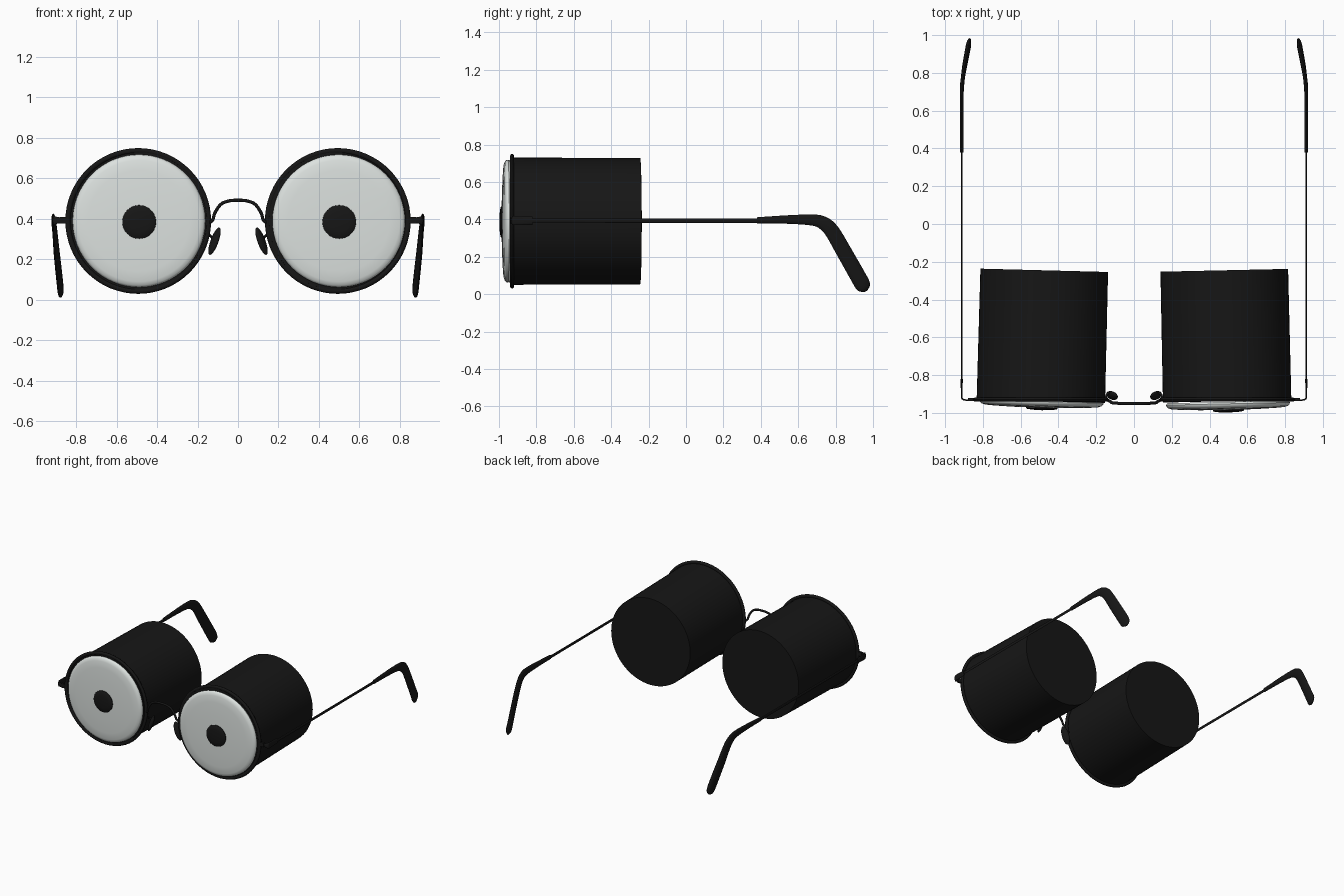
import bpy, bmesh, math
from mathutils import Vector, Matrix

if "Cube" in bpy.data.objects:
    bpy.data.objects.remove(bpy.data.objects["Cube"])


def material(name, rgb):
    m = bpy.data.materials.new(name)
    m.diffuse_color = (*rgb, 1)
    m.use_nodes = True
    m.node_tree.nodes["Principled BSDF"].inputs["Base Color"].default_value = m.diffuse_color
    return m


BLACK = material("black", (0.008, 0.008, 0.008))
WHITE = material("eye white", (0.72, 0.76, 0.74))


def finish(name, bm, mat, matrix=None, mirror=False, angle=40):
    bmesh.ops.remove_doubles(bm, verts=bm.verts, dist=1e-5)
    bmesh.ops.recalc_face_normals(bm, faces=bm.faces)
    me = bpy.data.meshes.new(name)
    bm.to_mesh(me)
    bm.free()
    if matrix:
        me.transform(matrix)
    me.materials.append(mat)
    ob = bpy.data.objects.new(name, me)
    bpy.context.collection.objects.link(ob)
    bpy.ops.object.select_all(action='DESELECT')
    ob.select_set(True)
    bpy.context.view_layer.objects.active = ob
    bpy.ops.object.shade_smooth_by_angle(angle=math.radians(angle))
    if mirror:
        ob.modifiers.new("mirror", 'MIRROR')
    return ob


def lathe(name, profile, mat, matrix, sides=64, closed=False):
    """Revolve (radius, y) points around the y axis."""
    bm = bmesh.new()
    rings = []
    for r, y in profile:
        rings.append([bm.verts.new((r * math.cos(a), y, r * math.sin(a)))
                      for a in (2 * math.pi * i / sides for i in range(sides))])
    pairs = list(zip(rings, rings[1:])) + ([(rings[-1], rings[0])] if closed else [])
    for p, q in pairs:
        for i in range(sides):
            j = (i + 1) % sides
            bm.faces.new((p[i], p[j], q[j], q[i]))
    return finish(name, bm, mat, matrix)


def sweep(name, pts, up, steps=4, sides=12, mirror=False):
    """Sweep an ellipse along smoothed (x, y, z, side radius, up radius) points."""
    rows = []
    for i in range(len(pts) - 1):
        a, b, c, d = (pts[max(0, min(len(pts) - 1, k))] for k in range(i - 1, i + 3))
        for s in range(steps):
            t = s / steps
            rows.append([0.5 * (2 * q + (r - p) * t + (2 * p - 5 * q + 4 * r - w) * t * t
                                + (3 * q - p - 3 * r + w) * t ** 3)
                         for p, q, r, w in zip(a, b, c, d)])
    rows.append(list(pts[-1]))
    bm = bmesh.new()
    rings = []
    for i, row in enumerate(rows):
        t = Vector(rows[min(i + 1, len(rows) - 1)][:3]) - Vector(rows[max(i - 1, 0)][:3])
        t.normalize()
        side = t.cross(Vector(up)).normalized()
        n = side.cross(t)
        rings.append([bm.verts.new(Vector(row[:3]) + side * row[3] * math.cos(a)
                                   + n * row[4] * math.sin(a))
                      for a in (2 * math.pi * k / sides for k in range(sides))])
    for p, q in zip(rings, rings[1:]):
        for k in range(sides):
            j = (k + 1) % sides
            bm.faces.new((p[k], p[j], q[j], q[k]))
    bm.faces.new(rings[0])
    bm.faces.new(rings[-1])
    return finish(name, bm, BLACK, mirror=mirror)


# Rims, eye barrels, eye whites and pupils
for label, sx, turn, push in (("left", -1, -0.026, 0.0), ("right", 1, 0.022, -0.012)):
    base = Matrix.Translation((sx * 0.493, -0.93, 0.39))
    eye = base @ Matrix.Rotation(turn, 4, 'Z')
    ring = [(0.347 + 0.013 * math.cos(a), 0.011 * math.sin(a))
            for a in (2 * math.pi * k / 10 for k in range(10))]
    lathe(label + "_rim", ring, BLACK, base, closed=True)
    lathe(label + "_barrel", [(0, -0.008), (0.34, -0.008), (0.338, 0.685), (0, 0.685)], BLACK, eye)
    front = eye @ Matrix.Translation((0.004, push, 0))
    lathe(label + "_eye_white",
          [(0, 0), (0.322, 0), (0.328, -0.010), (0.326, -0.019), (0.318, -0.027),
           (0.300, -0.033), (0.25, -0.037), (0.15, -0.041), (0, -0.043)], WHITE, front)
    lathe(label + "_pupil",
          [(0, -0.03), (0.083, -0.03), (0.083, -0.046), (0.078, -0.050), (0.05, -0.054),
           (0, -0.056)], BLACK, front @ Matrix.Translation((0.002, 0, -0.005)), sides=40)

# Bridge wire
half = [(0.145, -0.93, 0.38), (0.125, -0.94, 0.395), (0.114, -0.947, 0.43),
        (0.085, -0.949, 0.472), (0.045, -0.95, 0.489)]
path = [(-x, y, z) for x, y, z in half] + [(0, -0.95, 0.492)] + half[::-1]
sweep("bridge", [(*p, 0.008, 0.008) for p in path], (0, 1, 0))

# Nose pads and their arms
bm = bmesh.new()
bmesh.ops.create_uvsphere(bm, u_segments=20, v_segments=12, radius=1)
pad = (Matrix.Translation((0.116, -0.908, 0.29)) @ Matrix.Rotation(math.radians(-20), 4, 'Y')
       @ Matrix.Rotation(math.radians(-35), 4, 'Z') @ Matrix.Diagonal((0.015, 0.027, 0.072, 1)))
finish("nose_pad", bm, BLACK, pad, mirror=True)
sweep("nose_pad_arm", [(x, y, z, 0.006, 0.006) for x, y, z in
                       ((0.15, -0.928, 0.33), (0.145, -0.905, 0.325), (0.13, -0.893, 0.31),
                        (0.118, -0.902, 0.295))], (0, 0, 1), mirror=True)

# Hinge block on the rim
bm = bmesh.new()
bmesh.ops.create_cube(bm, size=1)
finish("hinge_block", bm, BLACK, Matrix.Translation((0.86, -0.93, 0.393))
       @ Matrix.Diagonal((0.04, 0.016, 0.032, 1)), mirror=True)

# Flat hinge strip wrapping round to the temple wire
sweep("hinge_strip", [(0.85, -0.932, 0.393, 0.004, 0.014), (0.89, -0.932, 0.393, 0.004, 0.016),
                      (0.907, -0.927, 0.393, 0.004, 0.022), (0.912, -0.91, 0.393, 0.004, 0.024),
                      (0.912, -0.82, 0.393, 0.006, 0.022)], (0, 0, 1), mirror=True)
sweep("temple_wire", [(0.912, -0.83, 0.393, 0.004, 0.011), (0.912, 0.42, 0.393, 0.004, 0.012)],
      (0, 0, 1), mirror=True)

# Thick curved ear tips
sweep("ear_tip", [(0.912, 0.38, 0.395, 0.009, 0.016), (0.912, 0.55, 0.399, 0.010, 0.023),
                  (0.912, 0.68, 0.396, 0.010, 0.030), (0.910, 0.735, 0.379, 0.011, 0.036),
                  (0.905, 0.78, 0.337, 0.011, 0.040), (0.896, 0.84, 0.235, 0.013, 0.042),
                  (0.880, 0.925, 0.085, 0.014, 0.043), (0.877, 0.943, 0.052, 0.014, 0.042),
                  (0.875, 0.954, 0.030, 0.011, 0.033), (0.873, 0.961, 0.015, 0.003, 0.010)],
      (0, 0, 1), mirror=True)
